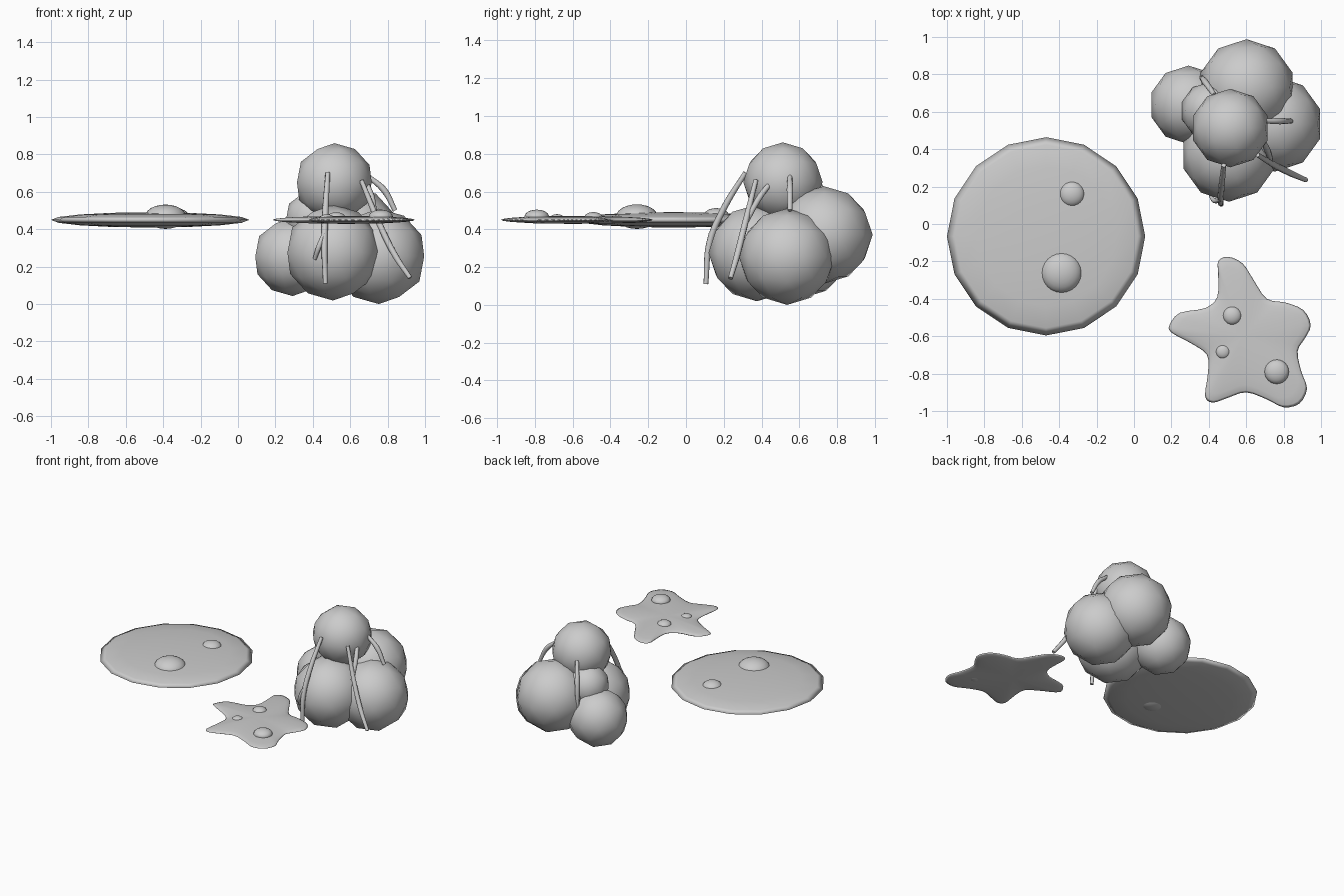
import bpy, bmesh, math
from mathutils import Vector

if "Cube" in bpy.data.objects:
    bpy.data.objects.remove(bpy.data.objects["Cube"])


def finish(bm, name, loc=(0, 0, 0)):
    bmesh.ops.recalc_face_normals(bm, faces=bm.faces)
    for f in bm.faces:
        f.smooth = True
    me = bpy.data.meshes.new(name)
    bm.to_mesh(me)
    bm.free()
    ob = bpy.data.objects.new(name, me)
    ob.location = loc
    bpy.context.collection.objects.link(ob)
    return ob


def ball(name, loc, r):
    bm = bmesh.new()
    bmesh.ops.create_icosphere(bm, subdivisions=2, radius=r)
    return finish(bm, name, loc)


def ellipsoid(name, loc, r, rz, seg=24, rings=12):
    bm = bmesh.new()
    bmesh.ops.create_uvsphere(bm, u_segments=seg, v_segments=rings, radius=1)
    bmesh.ops.scale(bm, vec=(r, r, rz), verts=bm.verts)
    return finish(bm, name, loc)


def catmull(pts, steps):
    n, out = len(pts), []
    for i in range(n):
        a, b, c, d = (Vector(pts[(i + k) % n]) for k in (-1, 0, 1, 2))
        for s in range(steps):
            t = s / steps
            out.append(0.5 * (2 * b + (c - a) * t + (2 * a - 5 * b + 4 * c - d) * t * t
                              + (3 * b - a - 3 * c + d) * t ** 3))
    return out


def strand(name, pts, r=0.017):
    cu = bpy.data.curves.new(name, 'CURVE')
    cu.dimensions = '3D'
    cu.bevel_depth = r
    cu.bevel_resolution = 2
    cu.use_fill_caps = True
    sp = cu.splines.new('BEZIER')
    sp.bezier_points.add(len(pts) - 1)
    for i, (bp, p) in enumerate(zip(sp.bezier_points, pts)):
        bp.co = p
        bp.handle_left_type = bp.handle_right_type = 'AUTO'
        bp.radius = 1.0 if 0 < i < len(pts) - 1 else 0.75
    ob = bpy.data.objects.new(name, cu)
    bpy.context.collection.objects.link(ob)


# Round flat patch with two bumps
ellipsoid("round_patch", (-0.47, -0.066, 0.45), 0.53, 0.041, 16, 8)
ellipsoid("round_patch_bump_large", (-0.388, -0.26, 0.467), 0.11, 0.065)
ellipsoid("round_patch_bump_small", (-0.332, 0.16, 0.472), 0.067, 0.04)

# Five-lobed flat patch: rounded lens swept out to a smooth outline
outline = [(.45, -.20), (.50, -.175), (.58, -.21), (.64, -.30), (.71, -.40), (.81, -.42),
           (.905, -.46), (.945, -.54), (.915, -.61), (.875, -.68), (.895, -.79), (.925, -.88),
           (.885, -.96), (.80, -.98), (.715, -.94), (.60, -.90), (.50, -.93), (.42, -.955),
           (.38, -.92), (.395, -.80), (.39, -.70), (.30, -.635), (.20, -.58), (.19, -.54),
           (.245, -.475), (.38, -.45), (.445, -.39), (.45, -.27)]
edge = catmull(outline, 3)
cx, cy, cz, hz = 0.58, -0.60, 0.45, 0.021
bm = bmesh.new()
rings = []
for k in range(1, 12):
    a = math.pi * k / 12
    s, z = math.sin(a), math.cos(a) * hz
    rings.append([bm.verts.new(((p.x - cx) * s, (p.y - cy) * s, z)) for p in edge])
top, bot = bm.verts.new((0, 0, hz)), bm.verts.new((0, 0, -hz))
n = len(edge)
for i in range(n):
    j = (i + 1) % n
    bm.faces.new((top, rings[0][i], rings[0][j]))
    bm.faces.new((bot, rings[-1][j], rings[-1][i]))
    for a, b in zip(rings, rings[1:]):
        bm.faces.new((a[i], b[i], b[j], a[j]))
finish(bm, "lobed_patch", (cx, cy, cz))
for i, (x, y, r, z, h) in enumerate([(0.525, -0.49, 0.049, 0.462, 0.029),
                                     (0.475, -0.683, 0.037, 0.46, 0.02),
                                     (0.763, -0.79, 0.065, 0.467, 0.037)]):
    ellipsoid(f"lobed_patch_bump_{i + 1}", (x, y, z), r, h)

# Cluster of low-poly balls
for name, loc, r in [("top", (0.515, 0.513, 0.65), 0.21),
                     ("back", (0.602, 0.73, 0.37), 0.258),
                     ("right", (0.753, 0.535, 0.255), 0.255),
                     ("front", (0.508, 0.375, 0.275), 0.256),
                     ("left", (0.292, 0.637, 0.253), 0.21),
                     ("inner", (0.405, 0.605, 0.455), 0.155)]:
    ball(f"cluster_ball_{name}", loc, r)

# Strands hanging from the top ball
strand("strand_front", [(0.48, 0.315, 0.70), (0.468, 0.20, 0.51), (0.462, 0.125, 0.33), (0.467, 0.105, 0.11)])
strand("strand_front_branch", [(0.46, 0.13, 0.38), (0.43, 0.125, 0.30), (0.41, 0.15, 0.24)], 0.014)
strand("strand_front_right", [(0.66, 0.37, 0.66), (0.76, 0.31, 0.42), (0.84, 0.27, 0.26), (0.92, 0.235, 0.14)])
strand("strand_right_low", [(0.68, 0.46, 0.66), (0.715, 0.39, 0.57), (0.735, 0.32, 0.44)])
strand("strand_right", [(0.70, 0.55, 0.68), (0.78, 0.55, 0.61), (0.84, 0.55, 0.50)])
strand("strand_back_left", [(0.43, 0.69, 0.66), (0.38, 0.76, 0.54), (0.36, 0.785, 0.35)])
